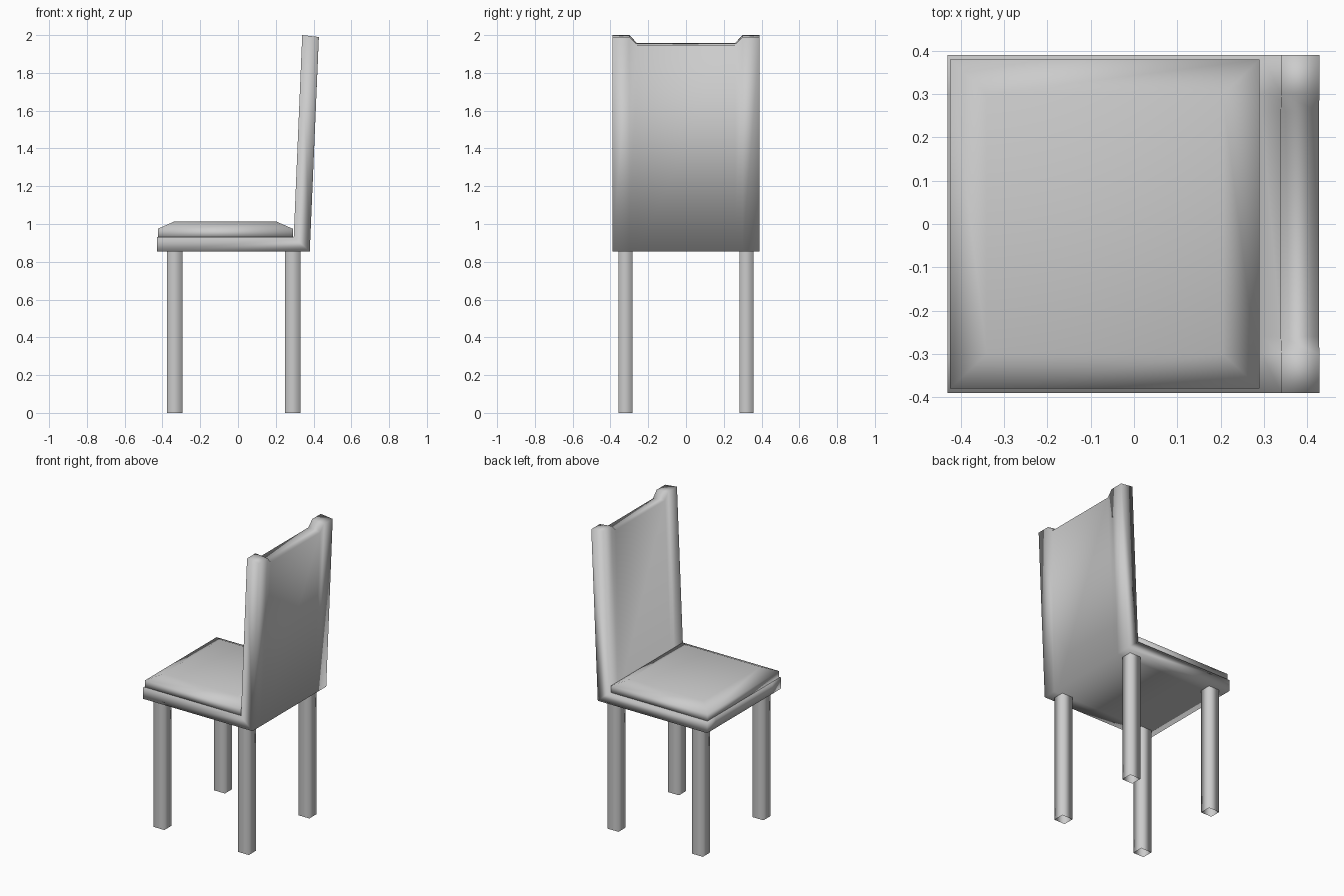
import bpy, bmesh

if "Cube" in bpy.data.objects:
    bpy.data.objects.remove(bpy.data.objects["Cube"])


def loft(name, loops, cap_start=True, cap_end=True):
    """Join matching closed loops of points into one smooth-shaded skin."""
    bm = bmesh.new()
    rings = [[bm.verts.new(p) for p in loop] for loop in loops]
    n = len(rings[0])
    for a, b in zip(rings, rings[1:]):
        for i in range(n):
            j = (i + 1) % n
            bm.faces.new((a[i], a[j], b[j], b[i]))
    if cap_start:
        bm.faces.new(rings[0][::-1])
    if cap_end:
        bm.faces.new(rings[-1])
    bmesh.ops.recalc_face_normals(bm, faces=bm.faces)
    for f in bm.faces:
        f.smooth = True
    mesh = bpy.data.meshes.new(name)
    bm.to_mesh(mesh)
    bm.free()
    obj = bpy.data.objects.new(name, mesh)
    bpy.context.collection.objects.link(obj)
    return obj


def rect(x0, x1, half_y, z, cy=0.0):
    return [(x0, cy - half_y, z), (x1, cy - half_y, z),
            (x1, cy + half_y, z), (x0, cy + half_y, z)]


# Seat frame and leaning backrest: one L profile swept across y, top dips mid-span
def side_profile(y, drop):
    lean = 0.04 * drop
    return [(x, y, z) for x, z in (
        (-0.43, 0.855), (0.38, 0.855),
        (0.428 - lean, 1.99 - drop), (0.34 - lean, 2.0 - drop),
        (0.295, 0.93), (-0.43, 0.93))]


stations = [(-0.39, 0), (-0.30, 0), (-0.26, 0.042),
            (0.26, 0.042), (0.30, 0), (0.39, 0)]
loft("seat_frame_and_backrest", [side_profile(y, d) for y, d in stations])

# Cushion with a chamfered top
loft("seat_cushion", [rect(-0.424, 0.29, 0.379, 0.925),
                      rect(-0.424, 0.29, 0.379, 0.975),
                      rect(-0.34, 0.205, 0.30, 1.012)])

# Four square tube legs, open at the ends
for row, x in (("front", -0.335), ("back", 0.29)):
    for side, y in (("left", 0.32), ("right", -0.32)):
        loft(f"{row}_{side}_leg",
             [rect(x - 0.04, x + 0.04, 0.037, z, y) for z in (0, 0.856)],
             cap_start=False, cap_end=False)
